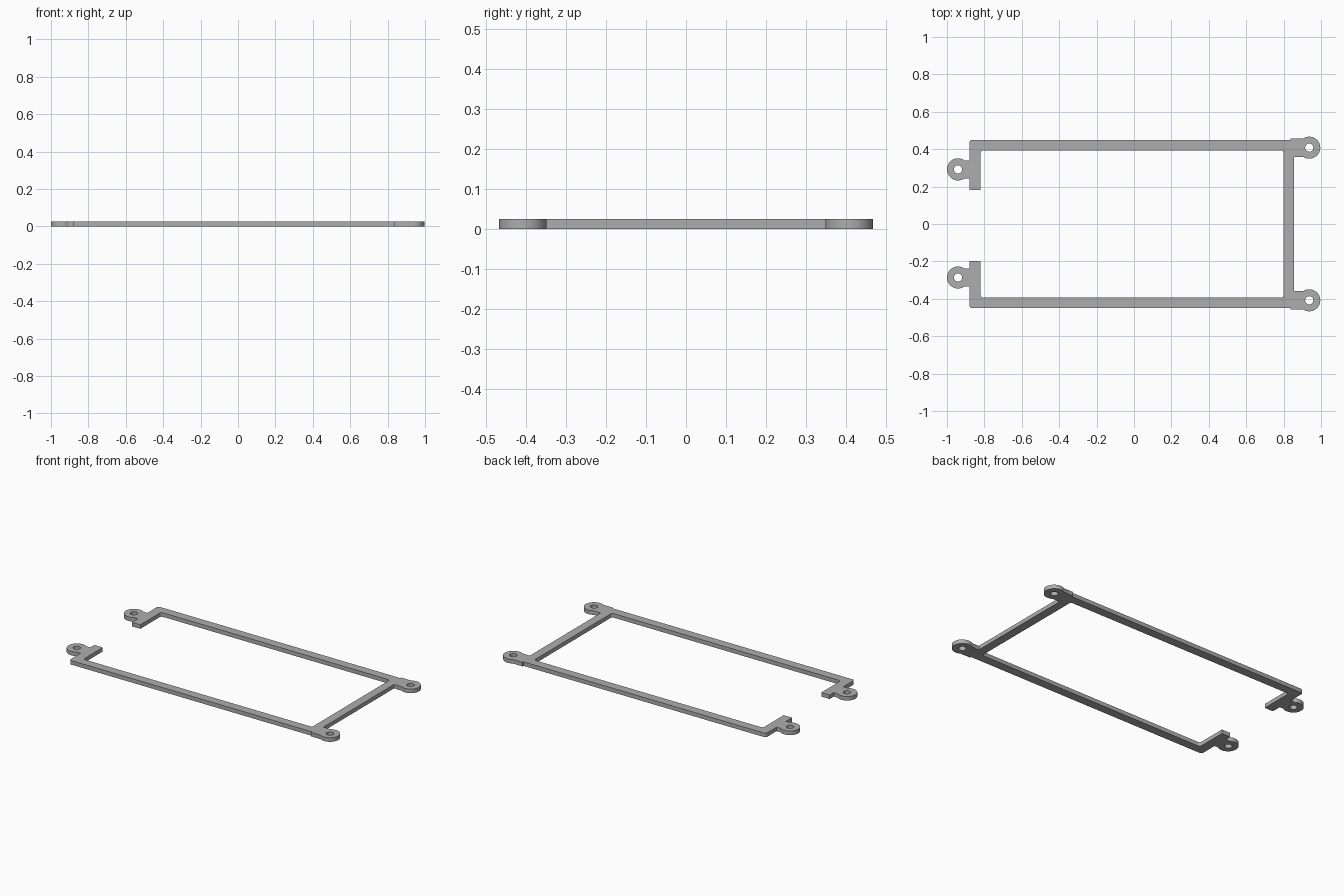
import bpy, bmesh
from math import sin, cos, pi, asin
from mathutils import Vector

cube = bpy.data.objects.get("Cube")
if cube:
    bpy.data.objects.remove(cube, do_unlink=True)

THICK = 0.026
LUG_R, HOLE_R = 0.059, 0.022
RIGHT, LEFT = 0.937, -0.941          # lug centre columns
OUT_Y, IN_Y = 0.449, 0.393           # rails
OUT_L, IN_L = -0.88, -0.82           # short stubs
IN_R, OUT_R = 0.80, 0.855            # cross bar
CORNER = 0.014

grey = bpy.data.materials.new("grey metal")
grey.use_nodes = True
colour = (0.42, 0.42, 0.42, 1)
grey.diffuse_color = colour
grey.node_tree.nodes["Principled BSDF"].inputs["Base Color"].default_value = colour


def arc(cx, cy, r, a0, a1, n):
    return [(cx + r * cos(a0 + (a1 - a0) * i / n),
             cy + r * sin(a0 + (a1 - a0) * i / n)) for i in range(n + 1)]


def half_outline(side, right_y, left_y, stub_y):
    """Outline of one half, from the cross bar round and back to it."""
    wide = asin(0.05 / LUG_R)
    slim = asin(0.048 / LUG_R)
    neck = right_y + 0.05
    pts = [(OUT_R, right_y - 0.05)]
    pts += arc(RIGHT, right_y, LUG_R, wide - pi, pi - wide, 32)
    pts += [(IN_R + 0.037, neck), (IN_R + 0.037, OUT_Y)]
    pts += arc(OUT_L + CORNER, OUT_Y - CORNER, CORNER, pi / 2, pi, 6)
    pts += [(OUT_L, left_y + 0.048)]
    pts += arc(LEFT, left_y, LUG_R, slim, 2 * pi - slim, 32)
    pts += [(OUT_L, left_y - 0.048), (OUT_L, stub_y), (IN_L, stub_y)]
    pts += arc(IN_L + CORNER, IN_Y - CORNER, CORNER, pi, pi / 2, 6)
    pts += arc(IN_R - CORNER, IN_Y - CORNER, CORNER, pi / 2, 0, 6)
    return [(x, side * y) for x, y in pts]


# Flat profile: back half, mirrored front half, four screw holes
halves = [(1, 0.408, 0.292, 0.183), (-1, 0.408, 0.286, 0.197)]
back, front = (half_outline(*h) for h in halves)
loops = [back + front[::-1]]
for side, right_y, left_y, _ in halves:
    for x, y in ((RIGHT, right_y), (LEFT, left_y)):
        loops.append(arc(x, side * y, HOLE_R, 0, 2 * pi, 24)[:-1])

curve = bpy.data.curves.new("bracket_profile", "CURVE")
curve.dimensions = "2D"
curve.fill_mode = "BOTH"
curve.extrude = THICK / 2
for loop in loops:
    spline = curve.splines.new("POLY")
    spline.points.add(len(loop) - 1)
    for p, (x, y) in zip(spline.points, loop):
        p.co = (x, y, 0, 1)
    spline.use_cyclic_u = True

# Turn the profile into the solid bracket
profile = bpy.data.objects.new("bracket_profile", curve)
bpy.context.collection.objects.link(profile)
graph = bpy.context.evaluated_depsgraph_get()
mesh = bpy.data.meshes.new_from_object(profile.evaluated_get(graph))
bpy.data.objects.remove(profile, do_unlink=True)

bm = bmesh.new()
bm.from_mesh(mesh)
bmesh.ops.remove_doubles(bm, verts=bm.verts, dist=0.0001)
bmesh.ops.translate(bm, verts=bm.verts, vec=Vector((0, 0, THICK / 2)))
bmesh.ops.recalc_face_normals(bm, faces=bm.faces)
bm.to_mesh(mesh)
bm.free()

mesh.materials.clear()
mesh.materials.append(grey)
bracket = bpy.data.objects.new("mounting_bracket", mesh)
bpy.context.collection.objects.link(bracket)
bpy.ops.object.select_all(action="DESELECT")
bracket.select_set(True)
bpy.context.view_layer.objects.active = bracket
bpy.ops.object.shade_smooth_by_angle(angle=pi / 6)
